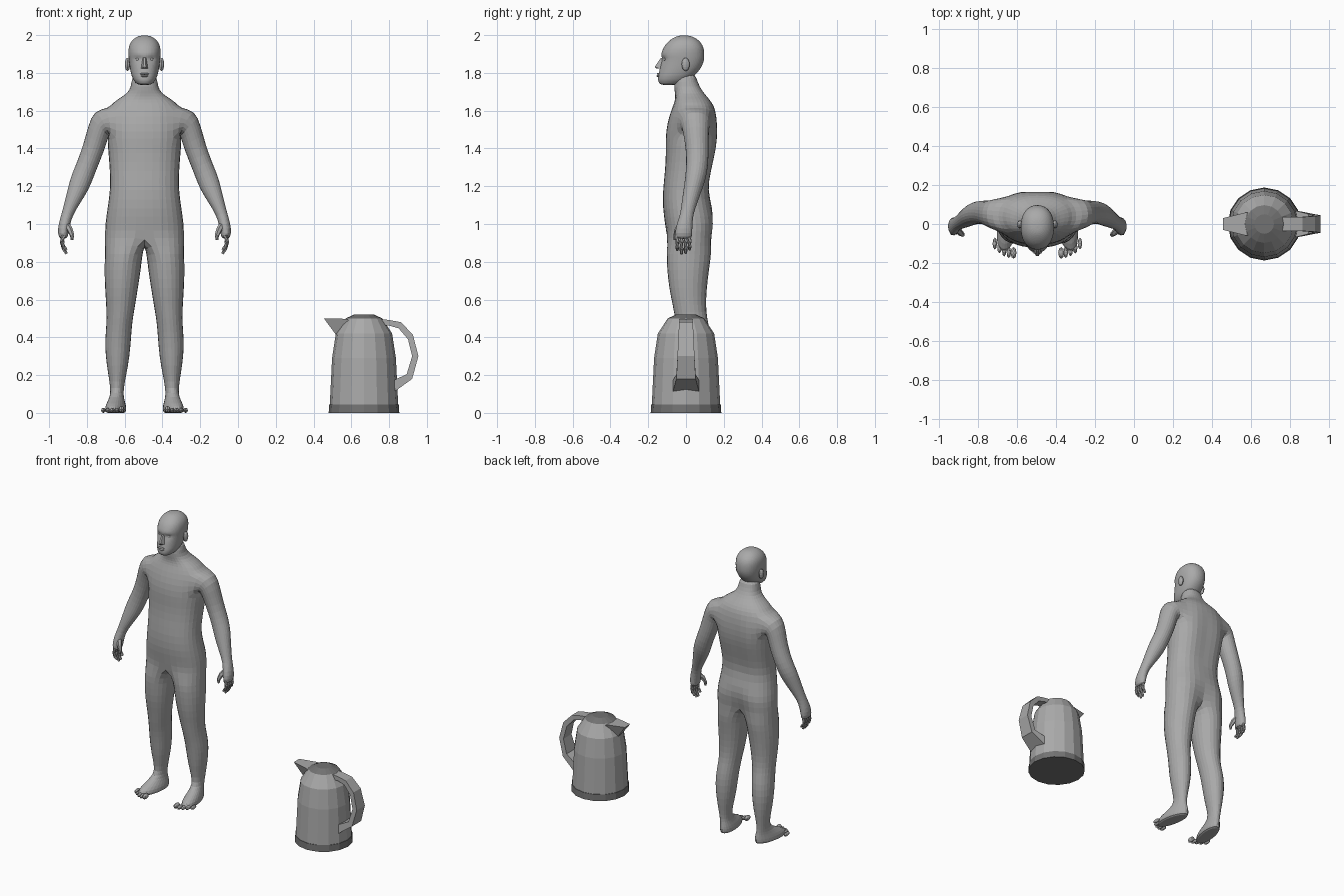
import bpy, bmesh, math
from mathutils import Vector, Matrix

if "Cube" in bpy.data.objects:
    bpy.data.objects.remove(bpy.data.objects["Cube"])

MAN_X, KETTLE_X = -0.495, 0.667


def material(name, v):
    m = bpy.data.materials.new(name)
    m.diffuse_color = (v, v, v, 1)
    m.use_nodes = True
    m.node_tree.nodes["Principled BSDF"].inputs["Base Color"].default_value = m.diffuse_color
    return m


GREY = material("light grey", 0.40)
DARK = material("dark grey", 0.17)


def finish(bm, name, mat, x=0.0, mirror=False, subdiv=0):
    """Mirror, close holes, fix normals and make the object."""
    if mirror:
        bmesh.ops.mirror(bm, geom=bm.verts[:] + bm.edges[:] + bm.faces[:],
                         axis='X', merge_dist=1e-4)
        bmesh.ops.remove_doubles(bm, verts=bm.verts[:], dist=1e-4)
    bmesh.ops.holes_fill(bm, edges=bm.edges[:], sides=0)
    bmesh.ops.recalc_face_normals(bm, faces=bm.faces[:])
    me = bpy.data.meshes.new(name)
    bm.to_mesh(me)
    bm.free()
    me.materials.append(mat)
    ob = bpy.data.objects.new(name, me)
    ob.location.x = x
    bpy.context.collection.objects.link(ob)
    if subdiv:
        mod = ob.modifiers.new("Subdivision", 'SUBSURF')
        mod.levels = mod.render_levels = subdiv
    return ob


def bridge(bm, a, b, closed=True, skip=()):
    n = len(a)
    for i in range(n if closed else n - 1):
        if i not in skip:
            j = (i + 1) % n
            bm.faces.new((a[i], a[j], b[j], b[i]))


def half_ring(bm, z, hw, yf, yb, grow=1.025, e=0.85):
    """Nine points from the front middle round the +x side to the back."""
    ring = []
    for i in range(9):
        s, c = abs(math.sin(math.pi * i / 8)), math.cos(math.pi * i / 8)
        x = hw * grow * s ** e if 0 < i < 8 else 0
        y = (yf + yb) / 2 - (yb - yf) / 2 * grow * math.copysign(abs(c) ** e, c)
        ring.append(bm.verts.new((x, y, z)))
    return ring


def tube(bm, pts, radii, n=6):
    """Capped tapering tube through points."""
    pts = [Vector(p) for p in pts]
    prev = None
    for k, (p, r) in enumerate(zip(pts, radii)):
        d = pts[min(k + 1, len(pts) - 1)] - pts[max(k - 1, 0)]
        q = d.to_track_quat('Z', 'Y')
        ring = [bm.verts.new(p + q @ Vector((r * math.cos(math.tau * i / n),
                                             r * math.sin(math.tau * i / n), 0)))
                for i in range(n)]
        if prev:
            bridge(bm, prev, ring)
        prev = ring


def ball(bm, loc, size, u=12, v=8):
    bmesh.ops.create_uvsphere(bm, u_segments=u, v_segments=v, radius=1,
                              matrix=Matrix.Translation(loc) @ Matrix.Diagonal((*size, 1)))


def hull(name, pts, mat, x):
    bm = bmesh.new()
    vs = [bm.verts.new(p) for p in pts]
    bmesh.ops.convex_hull(bm, input=vs)
    return finish(bm, name, mat, x)


# Body: torso half rings (z, half width, front y, back y)
bm = bmesh.new()
torso = [half_ring(bm, *r) for r in (
    (.93, .208, -.10, .145), (1.00, .207, -.11, .16), (1.08, .195, -.122, .142),
    (1.18, .180, -.122, .12), (1.28, .182, -.11, .14), (1.38, .19, -.105, .165),
    (1.45, .197, -.108, .175), (1.53, .195, -.10, .175), (1.61, .19, -.075, .155),
    (1.645, .165, -.06, .135), (1.675, .115, -.055, .11), (1.705, .077, -.06, .085),
    (1.75, .068, -.065, .06), (1.80, .06, -.04, .05))]
for k in range(len(torso) - 1):
    bridge(bm, torso[k], torso[k + 1], False, skip=range(2, 6) if k in (6, 7) else ())
for k, d in ((0, .04), (1, .03), (3, .012), (4, .015), (5, .018), (6, .018), (7, .015)):
    torso[k][8].co.y -= d          # cleft and spine groove

# Legs and feet: split ring at the crotch (z, centre x, radius x, front y, back y, toe-out)
crotch = [bm.verts.new((0, y, .89)) for y in (.075, .02, -.04)]
loop = torso[0] + crotch
for z, cx, rx, yf, yb, shear in (
        (.84, .11, .099, -.105, .135, 0), (.76, .116, .097, -.10, .122, 0),
        (.66, .122, .087, -.09, .11, 0), (.57, .126, .077, -.07, .105, 0),
        (.50, .131, .069, -.058, .112, 0), (.43, .137, .068, -.042, .128, 0),
        (.35, .142, .068, -.028, .135, 0), (.25, .143, .057, -.015, .13, 0),
        (.16, .145, .039, .005, .115, 0), (.10, .145, .033, .005, .108, .05),
        (.065, .142, .042, -.07, .112, .15), (.035, .14, .053, -.138, .117, .15),
        (.0, .14, .054, -.148, .115, .15), (.0, .14, .03, -.10, .08, .15)):
    ring = []
    for i in range(12):
        a = math.radians(-30 + 30 * i)
        y = (yf + yb) / 2 - (yb - yf) / 2 * 1.04 * math.cos(a)
        x = cx + rx * 1.04 * math.sin(a) + (.07 - y) * shear
        ring.append(bm.verts.new((max(x, .004), y, z)))
    bridge(bm, loop, ring)
    loop = ring

# Arms: grown from the shoulder opening (x, z, y, radius, radius y, tilt)
loop = torso[6][2:7] + [torso[7][6]] + torso[8][2:7][::-1] + [torso[7][2]]
for x, z, y, ru, ry, tilt in (
        (.225, 1.545, .05, .073, .077, 35), (.246, 1.485, .052, .062, .068, 58),
        (.27, 1.40, .06, .057, .06, 70), (.305, 1.31, .06, .055, .058, 68),
        (.333, 1.24, .05, .057, .055, 66), (.352, 1.19, .038, .053, .05, 66),
        (.385, 1.11, .018, .038, .041, 70), (.41, 1.05, .004, .029, .034, 72),
        (.424, 1.0, -.008, .031, .042, 83), (.432, .95, -.013, .029, .046, 95),
        (.426, .92, -.013, .02, .042, 100)):
    t = math.radians(tilt)
    u = Vector((-math.sin(t), 0, -math.cos(t)))
    ring = []
    for k in range(12):
        a = math.radians(30 * (k - 2))
        ring.append(bm.verts.new(Vector((x, y, z)) + 1.04 * (
            u * ru * math.cos(a) + Vector((0, ry * math.sin(a), 0)))))
    bridge(bm, loop, ring)
    loop = ring
finish(bm, "body", GREY, MAN_X, True, 1)

# Fingers and thumbs
bm = bmesh.new()
for y, tip in ((-.046, .862), (-.024, .842), (-.002, .845), (.019, .865)):
    tube(bm, [(.428, y, .94), (.436, y, .905), (.428, y, (tip + .905) / 2 - .005), (.413, y, tip)],
         (.013, .012, .011, .007))
tube(bm, [(.415, -.02, 1.0), (.395, -.045, .97), (.383, -.055, .94), (.384, -.058, .915)],
     (.018, .016, .012, .007))
finish(bm, "fingers", GREY, MAN_X, True)

# Toes
bm = bmesh.new()
for t in range(5):
    r = .018 if t == 0 else .0135
    ball(bm, (.122 + .024 * t, -.148 + .003 * t * t, r), (r * .85, .03, r), 8, 6)
finish(bm, "toes", GREY, MAN_X, True)

# Head: half rings with eye sockets and brow pushed in and out
bm = bmesh.new()
head = [half_ring(bm, *r, grow=1.015, e=.9) for r in (
    (1.735, .03, -.13, -.06), (1.748, .05, -.147, .0), (1.775, .066, -.150, .035),
    (1.805, .074, -.143, .065), (1.835, .079, -.137, .085), (1.86, .082, -.133, .094),
    (1.877, .084, -.131, .097), (1.897, .086, -.133, .098), (1.925, .086, -.124, .096),
    (1.955, .079, -.107, .085), (1.982, .058, -.075, .058), (1.999, .025, -.04, .02))]
for a, b in zip(head, head[1:]):
    bridge(bm, a, b, False)
head[6][1].co.y += .014
head[5][1].co.y += .008
head[7][1].co.y -= .004
finish(bm, "head", GREY, MAN_X, True, 2)

# Nose, lips, eyes and ears
hull("nose", [(s * x, y, z) for s in (-1, 1) for x, y, z in (
    (.009, -.12, 1.885), (.005, -.137, 1.875), (.007, -.165, 1.832),
    (.006, -.158, 1.822), (.018, -.138, 1.822), (.016, -.125, 1.835))], GREY, MAN_X)
bm = bmesh.new()
ball(bm, (0, -.145, 1.795), (.024, .01, .005))
ball(bm, (0, -.146, 1.784), (.02, .01, .006))
finish(bm, "lips", GREY, MAN_X)
bm = bmesh.new()
ball(bm, (.034, -.104, 1.872), (.015, .014, .011))
finish(bm, "eyes", GREY, MAN_X, True)
bm = bmesh.new()
ball(bm, (.09, -.002, 1.845), (.014, .021, .035))
finish(bm, "ears", GREY, MAN_X, True)


# Kettle: turned parts with sixteen flat sides
def lathe(name, profile, mat, n=16):
    bm = bmesh.new()
    prev = None
    for r, z in profile:
        ring = [bm.verts.new((r * math.cos(math.tau * i / n), r * math.sin(math.tau * i / n), z))
                for i in range(n)]
        if prev:
            bridge(bm, prev, ring)
        prev = ring
    return finish(bm, name, mat, KETTLE_X)


lathe("kettle_base", [(.187, 0), (.184, .045)], DARK)
lathe("kettle_body", [(.181, .045), (.169, .29), (.149, .42), (.097, .50)], GREY)
lathe("kettle_lid", [(.097, .50), (.05, .522)], DARK)

# Spout: wedge with a narrow keel
hull("kettle_spout", [(x, s * w, z) for s in (-1, 1) for x, w, z in (
    (.455, .03, .50), (.575, .06, .498), (.60, .06, .48), (.525, .012, .405), (.57, .012, .405))],
    GREY, 0)

# Handle: flat band (outer x, z, inner x, z, half width)
bm = bmesh.new()
prev = None
for ox, oz, ix, iz, w in (
        (.745, .498, .76, .462, .035), (.80, .492, .80, .462, .035), (.862, .48, .85, .448, .036),
        (.926, .415, .90, .39, .04), (.955, .30, .922, .30, .045),
        (.922, .18, .893, .205, .051), (.825, .11, .82, .17, .07)):
    ring = [bm.verts.new(p) for p in ((ox, -w, oz), (ox, w, oz), (ix, w, iz), (ix, -w, iz))]
    if prev:
        bridge(bm, prev, ring)
    prev = ring
finish(bm, "kettle_handle", GREY)
